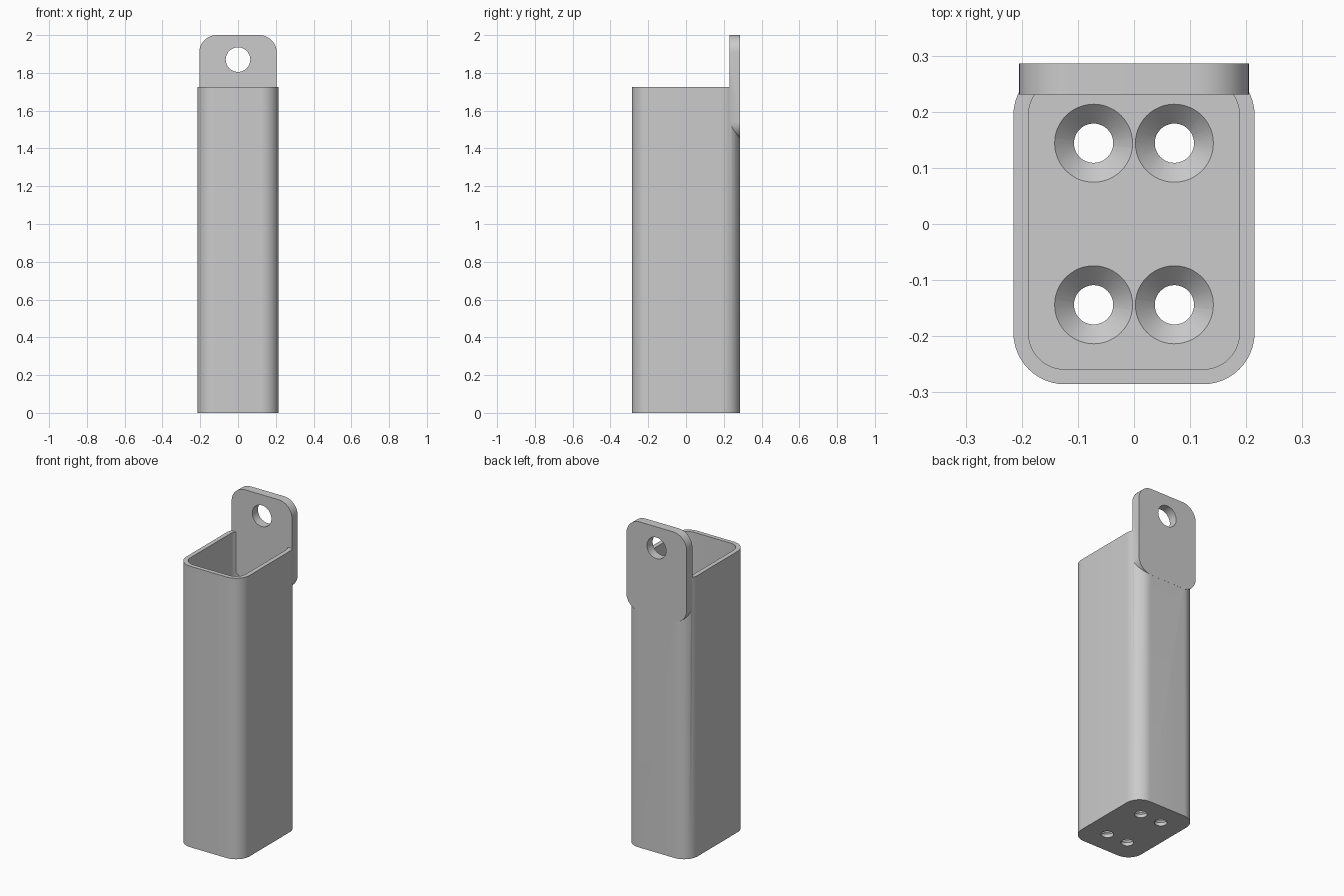
import bpy, bmesh, math
from mathutils import Matrix, Vector

if "Cube" in bpy.data.objects:
    bpy.data.objects.remove(bpy.data.objects["Cube"], do_unlink=True)

grey = bpy.data.materials.new("plain_grey")
grey.use_nodes = True
colour = (0.6, 0.6, 0.6, 1)
grey.diffuse_color = colour
grey.node_tree.nodes["Principled BSDF"].inputs["Base Color"].default_value = colour


def to_object(name, bm):
    bmesh.ops.recalc_face_normals(bm, faces=bm.faces)
    mesh = bpy.data.meshes.new(name)
    bm.to_mesh(mesh)
    bm.free()
    mesh.materials.append(grey)
    obj = bpy.data.objects.new(name, mesh)
    bpy.context.collection.objects.link(obj)
    return obj


def rounded_prism(name, half_w, half_h, radius, depth, matrix, steps=12):
    """Rounded rectangle in the local xy plane, extruded along local z."""
    bm = bmesh.new()
    verts = []
    for i, (sx, sy) in enumerate([(1, 1), (-1, 1), (-1, -1), (1, -1)]):
        for s in range(steps + 1):
            a = math.radians(90) * (i + s / steps)
            verts.append(bm.verts.new((sx * (half_w - radius) + radius * math.cos(a),
                                       sy * (half_h - radius) + radius * math.sin(a), 0)))
    face = bm.faces.new(verts)
    ext = bmesh.ops.extrude_face_region(bm, geom=[face])
    bmesh.ops.translate(bm, vec=(0, 0, depth),
                        verts=[v for v in ext["geom"] if isinstance(v, bmesh.types.BMVert)])
    bmesh.ops.transform(bm, matrix=matrix, verts=bm.verts)
    return to_object(name, bm)


def cone(name, r_low, r_high, depth, matrix):
    bm = bmesh.new()
    bmesh.ops.create_cone(bm, cap_ends=True, segments=48, radius1=r_low,
                          radius2=r_high, depth=depth, matrix=matrix)
    return to_object(name, bm)


def combine(target, other, operation):
    mod = target.modifiers.new("boolean", "BOOLEAN")
    mod.operation = operation
    mod.solver = "EXACT"
    mod.object = other
    bpy.context.view_layer.objects.active = target
    bpy.ops.object.modifier_apply(modifier=mod.name)
    bpy.data.objects.remove(other, do_unlink=True)


wall, floor = 0.027, 0.055
half_x, half_y, height = 0.215, 0.286, 1.725

# Square tube with a closed floor
holder = rounded_prism("holder_body", half_x, half_y - 0.0005, 0.092, height, Matrix())
cavity = rounded_prism("cavity_cutter", half_x - wall, half_y - wall, 0.065, height,
                       Matrix.Translation((0, 0, floor)))
combine(holder, cavity, "DIFFERENCE")

# Hanging plate set into the back wall
upright = Matrix.Rotation(math.radians(90), 4, "X")
plate = rounded_prism("hanging_plate", 0.205, 0.275, 0.092, 0.055,
                      Matrix.Translation((0, half_y, 1.725)) @ upright)
combine(holder, plate, "UNION")

# Hanging hole
hole = cone("hanging_hole_cutter", 0.065, 0.065, 0.2,
            Matrix.Translation((0, 0.26, 1.87)) @ upright)
combine(holder, hole, "DIFFERENCE")

# Four countersunk screw holes in the floor
for x in (-0.072, 0.072):
    for y in (-0.144, 0.144):
        drill = cone("drill_cutter", 0.035, 0.035, 0.2, Matrix.Translation((x, y, 0)))
        combine(holder, drill, "DIFFERENCE")
        sink = cone("countersink_cutter", 0.034, 0.07, 0.036,
                    Matrix.Translation((x, y, floor - 0.0175)))
        combine(holder, sink, "DIFFERENCE")

# Smooth rounded corners, sharp rims
bpy.ops.object.select_all(action="DESELECT")
holder.select_set(True)
bpy.context.view_layer.objects.active = holder
bpy.ops.object.shade_smooth_by_angle(angle=math.radians(30))
